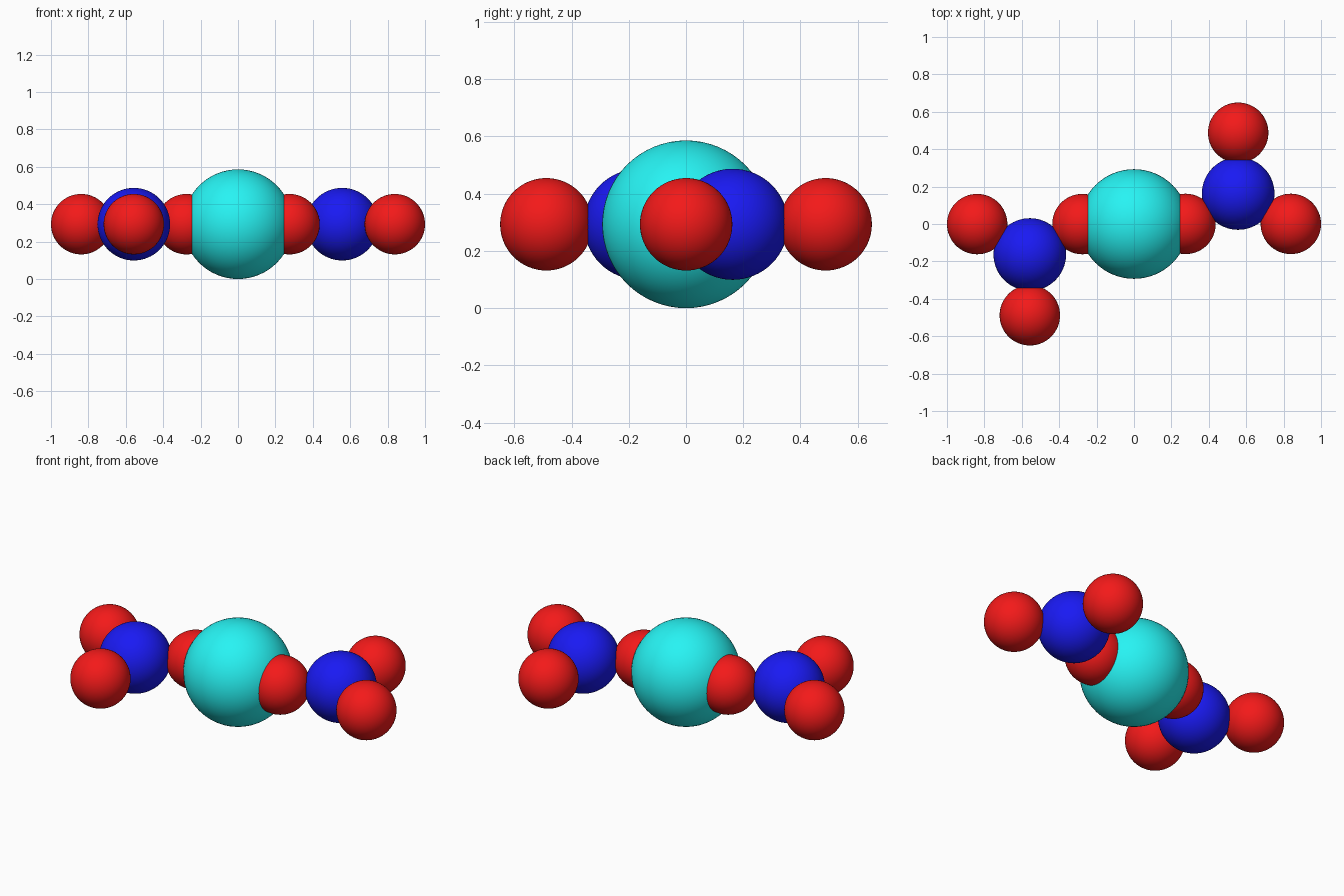
import bpy
from math import cos, sin, radians

if "Cube" in bpy.data.objects:
    bpy.data.objects.remove(bpy.data.objects["Cube"])

Z = 0.293          # all atoms lie in one horizontal plane
BOND = 0.325       # distance from a blue atom to its red neighbours


def material(name, color):
    mat = bpy.data.materials.new(name)
    mat.diffuse_color = color
    mat.use_nodes = True
    mat.node_tree.nodes["Principled BSDF"].inputs["Base Color"].default_value = mat.diffuse_color
    return mat


cyan = material("cyan", (0.02, 0.9, 0.9, 1))
blue = material("blue", (0.01, 0.01, 0.9, 1))
red = material("red", (0.9, 0.01, 0.01, 1))


def atom(name, x, y, radius, mat):
    bpy.ops.mesh.primitive_uv_sphere_add(segments=64, ring_count=32, radius=radius, location=(x, y, Z))
    obj = bpy.context.object
    obj.name = name
    obj.data.materials.append(mat)
    bpy.ops.object.shade_smooth()


# Large central atom
atom("central_atom", 0, 0, Z, cyan)

# Two flat three-armed groups, point-mirrored about the centre
for side, s in (("right", 1), ("left", -1)):
    bx, by = 0.557, 0.163
    atom(f"{side}_blue_atom", s * bx, s * by, 0.194, blue)
    for part, angle in (("side", 90), ("inner", 210), ("outer", 330)):
        a = radians(angle)
        atom(f"{side}_{part}_red_atom", s * (bx + BOND * cos(a)), s * (by + BOND * sin(a)), 0.1615, red)
